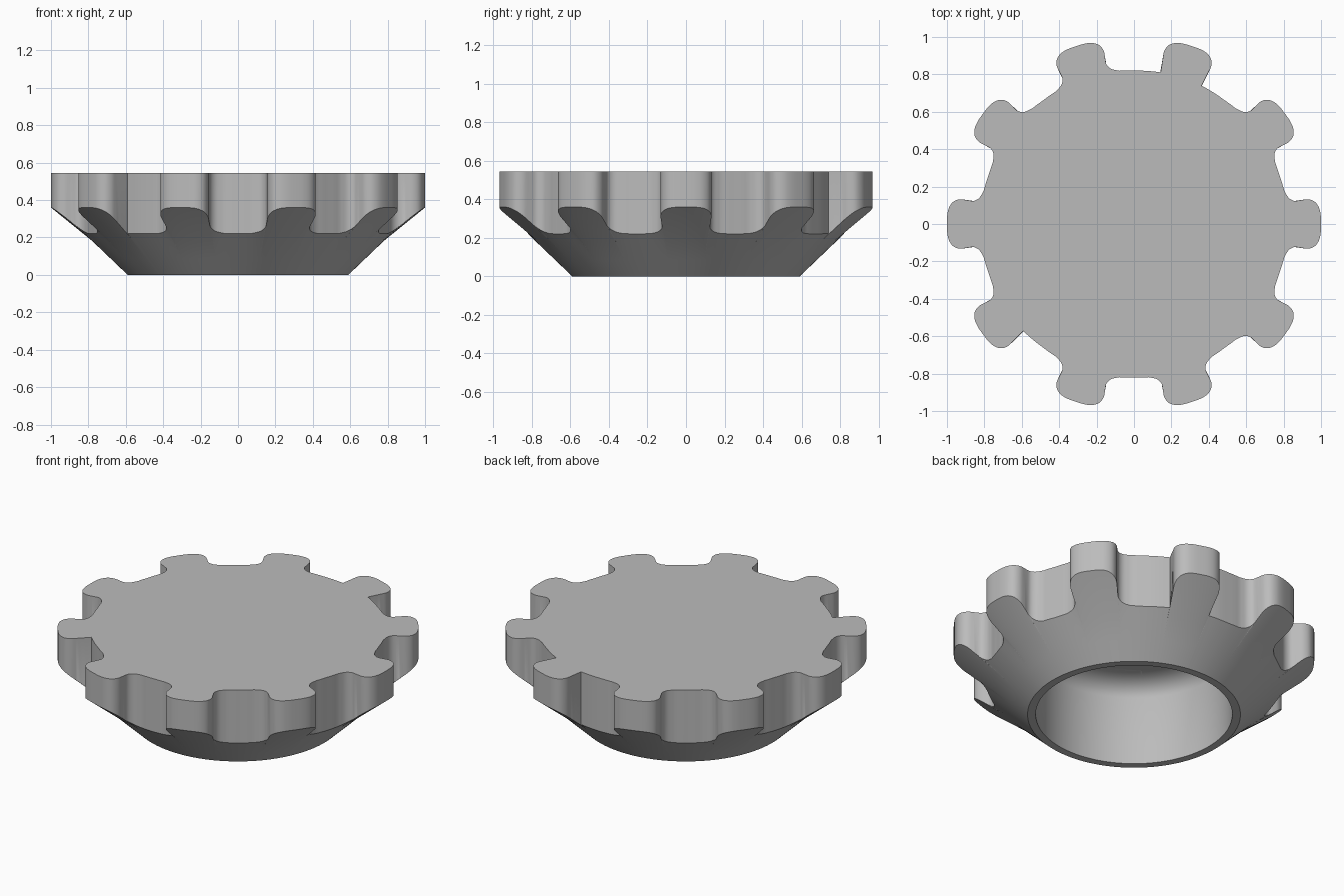
import bpy, bmesh, math
from mathutils import Vector

cube = bpy.data.objects.get("Cube")
if cube:
    bpy.data.objects.remove(cube, do_unlink=True)

LOBES, TOP = 10, 0.545
VALLEY = 0.82

# Half a lobe: (along the lobe, across the lobe)
TIP = [(1.0, 0.0), (0.998, 0.05), (0.988, 0.09), (0.965, 0.12), (0.93, 0.132)]
ROUND_FLANK = TIP + [(0.89, 0.127), (0.855, 0.124), (0.825, 0.142), (0.803, 0.18)]
SHARP_FLANK = TIP + [(0.89, 0.127), (0.815, 0.115)]
SHARP = {(2, 1), (2, -1), (6, 1)}    # lobe index and side without a root fillet


def smooth_path(pts, steps=4):
    """Catmull-Rom curve through the points."""
    p = [Vector(q) for q in pts]
    p = [Vector((p[1].x, -p[1].y))] + p + [2 * p[-1] - p[-2]]
    out = []
    for a, b, c, d in zip(p, p[1:], p[2:], p[3:]):
        for i in range(steps):
            t = i / steps
            out.append(0.5 * (2 * b + (c - a) * t + (2 * a - 5 * b + 4 * c - d) * t * t
                              + (3 * b - a - 3 * c + d) * t ** 3))
    return out + [p[-2]]


def flank(lobe, side):
    """Tip to valley middle, as (angle, radius) measured from the lobe centre."""
    pts = smooth_path(SHARP_FLANK if (lobe, side) in SHARP else ROUND_FLANK)
    polar = [(math.atan2(v.y, v.x), v.length) for v in pts]
    start, end = polar[-1], (math.pi / LOBES, VALLEY)
    for i in range(1, 5):
        t = i / 4
        polar.append((start[0] + (end[0] - start[0]) * t, start[1] + (end[1] - start[1]) * t))
    return [(side * a, r) for a, r in polar]


def cone_height(r):
    """Height of the flared underside at a radius."""
    if r < VALLEY:
        return 0.22 * (r - 0.59) / (VALLEY - 0.59)
    return 0.22 + 0.14 * (r - VALLEY) / (1 - VALLEY)


# Full outline, lobe by lobe
outline = []
for k in range(LOBES):
    centre = k * math.tau / LOBES
    half = flank(k, -1)[:0:-1] + flank(k, 1)[:-1]
    outline += [(centre + a, r) for a, r in half]

bm = bmesh.new()


def ring(radius, height):
    """One vertex per outline point; radius and height may depend on it."""
    verts = []
    for a, r in outline:
        rr = radius(r)
        verts.append(bm.verts.new((rr * math.cos(a), rr * math.sin(a), height(r))))
    return verts


def flat_ring(radius, z):
    return ring(lambda r: radius, lambda r: z)


# Rings from the top edge, down the grip, under the flare and up into the socket
rings = [ring(lambda r: r, lambda r: TOP), ring(lambda r: r, cone_height)]
rings += [flat_ring(r, cone_height(r)) for r in (0.78, 0.68, 0.59)]
SOCKET = [(0.545, 0.0), (0.545, 0.42), (0.53, 0.455), (0.5, 0.485), (0.46, 0.505), (0.41, 0.515)]
rings += [flat_ring(r, z) for r, z in SOCKET]
for upper, lower in zip(rings, rings[1:]):
    for i in range(len(outline)):
        bm.faces.new((upper[i - 1], lower[i - 1], lower[i], upper[i]))
bm.faces.new(rings[0])
bm.faces.new(rings[-1])
bmesh.ops.recalc_face_normals(bm, faces=bm.faces)

mesh = bpy.data.meshes.new("lobed_knob")
bm.to_mesh(mesh)
bm.free()
knob = bpy.data.objects.new("lobed_knob", mesh)
bpy.context.collection.objects.link(knob)

# Plain grey finish
grey = bpy.data.materials.new("mid_grey")
grey.use_nodes = True
colour = (0.5, 0.5, 0.5, 1.0)
grey.diffuse_color = colour
grey.node_tree.nodes["Principled BSDF"].inputs["Base Color"].default_value = colour
mesh.materials.append(grey)

bpy.context.view_layer.objects.active = knob
knob.select_set(True)
bpy.ops.object.shade_smooth_by_angle(angle=math.radians(30))
